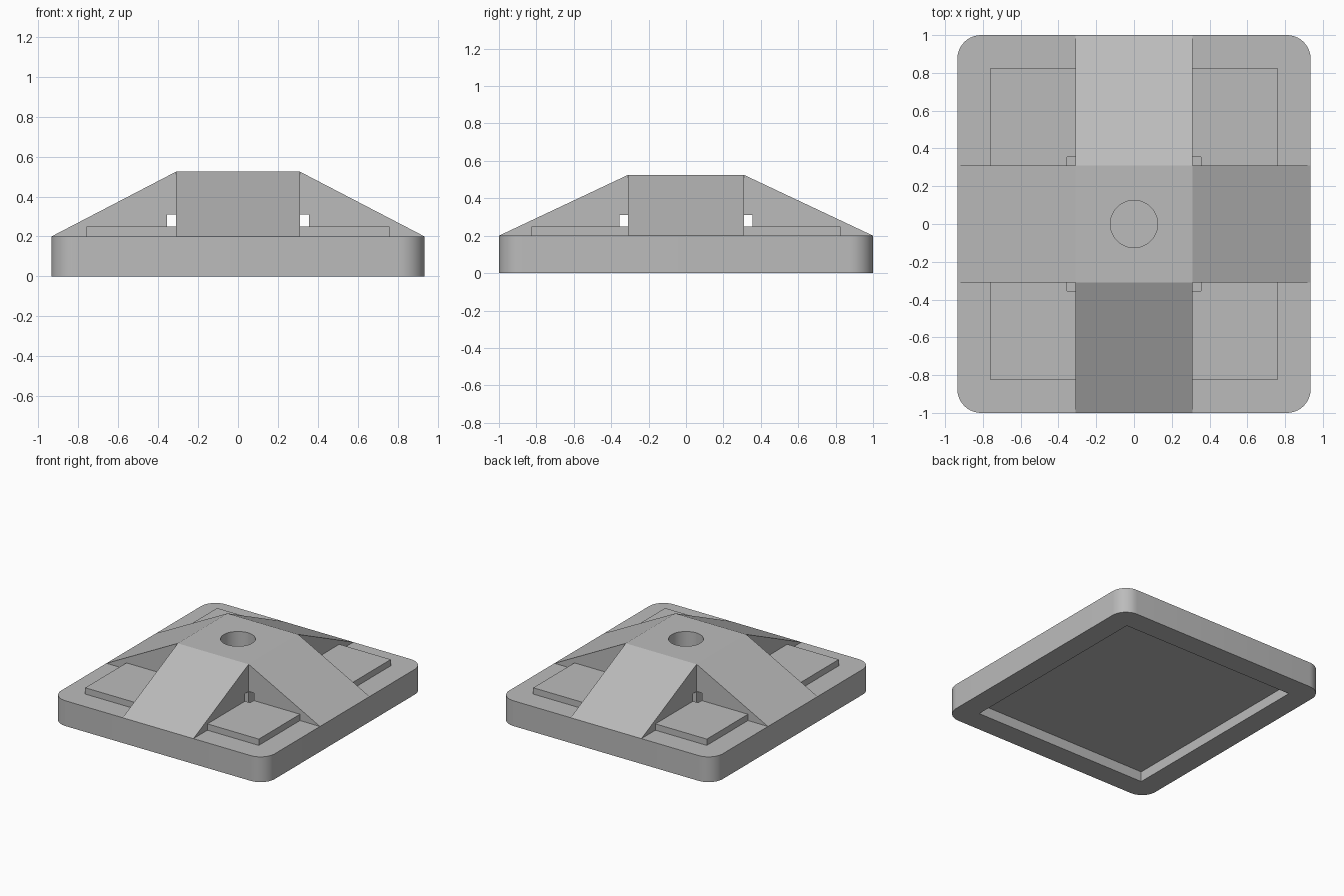
import bpy, bmesh, math
from mathutils import Matrix

if "Cube" in bpy.data.objects:
    bpy.data.objects.remove(bpy.data.objects["Cube"], do_unlink=True)

HALF_X, HALF_Y = 0.935, 1.0      # base half sizes
DECK, TOP = 0.2, 0.525           # base top, hub top
ARM = 0.31                       # arm half width
GAP = 0.355                      # outer side of the drain channel
PAD_X, PAD_Y = 0.76, 0.825

grey = bpy.data.materials.new("plain_grey")
grey.use_nodes = True
colour = (0.5, 0.5, 0.5, 1)
grey.diffuse_color = colour
grey.node_tree.nodes["Principled BSDF"].inputs["Base Color"].default_value = colour


def prism(name, outline, low, high, turn=None):
    """Extrude an xy outline from low to high along z, then turn it."""
    bm = bmesh.new()
    face = bm.faces.new([bm.verts.new((x, y, low)) for x, y in outline])
    new = bmesh.ops.extrude_face_region(bm, geom=[face])["geom"]
    bmesh.ops.translate(bm, vec=(0, 0, high - low),
                        verts=[v for v in new if isinstance(v, bmesh.types.BMVert)])
    if turn:
        bmesh.ops.transform(bm, matrix=turn, verts=bm.verts)
    bmesh.ops.recalc_face_normals(bm, faces=bm.faces)
    mesh = bpy.data.meshes.new(name)
    bm.to_mesh(mesh)
    bm.free()
    mesh.materials.append(grey)
    obj = bpy.data.objects.new(name, mesh)
    bpy.context.collection.objects.link(obj)
    return obj


def rectangle(x, y):
    return [(-x, -y), (x, -y), (x, y), (-x, y)]


def rounded(x, y, r, steps=10):
    points = []
    for i, (sx, sy) in enumerate([(1, 1), (-1, 1), (-1, -1), (1, -1)]):
        for k in range(steps + 1):
            a = (i + k / steps) * math.pi / 2
            points.append((sx * (x - r) + r * math.cos(a), sy * (y - r) + r * math.sin(a)))
    return points


def carve(obj, cutter):
    """Cut a pocket and drop the cutter."""
    mod = obj.modifiers.new("pocket", "BOOLEAN")
    mod.operation, mod.solver, mod.object = "DIFFERENCE", "EXACT", cutter
    bpy.ops.object.select_all(action="DESELECT")
    bpy.context.view_layer.objects.active = obj
    obj.select_set(True)
    bpy.ops.object.modifier_apply(modifier=mod.name)
    bpy.data.objects.remove(cutter, do_unlink=True)
    bpy.ops.object.shade_smooth_by_angle(angle=math.radians(30))


# Base plate with a shallow recess underneath
base = prism("base_plate", rounded(HALF_X, HALF_Y, 0.125), 0, DECK)
carve(base, prism("recess_cutter", rectangle(PAD_X, PAD_Y), -0.1, 0.08))

# Central hub with a round socket
hub = prism("hub", rectangle(ARM, ARM), DECK, TOP)
carve(hub, prism("socket_cutter", rounded(0.125, 0.125, 0.125 - 1e-4, 12), TOP - 0.12, TOP + 0.1))

# Four sloping arms, each with a drain channel beside the hub
upright = Matrix.Rotation(math.pi / 2, 4, "X")
for i, name in enumerate(["left", "back", "right", "front"]):
    reach = HALF_Y if i % 2 else HALF_X
    slope = [(ARM, 0.31), (GAP, 0.31), (GAP, DECK), (reach, DECK), (ARM, TOP)]
    prism(name + "_arm", slope, -ARM, ARM, Matrix.Rotation(i * math.pi / 2, 4, "Z") @ upright)

# Corner pads, notched where the channels meet
for sx, side in ((1, "left"), (-1, "right")):
    for sy, end in ((1, "back"), (-1, "front")):
        ell = [(GAP, ARM), (PAD_X, ARM), (PAD_X, PAD_Y), (ARM, PAD_Y), (ARM, GAP), (GAP, GAP)]
        prism(f"{end}_{side}_pad", [(sx * x, sy * y) for x, y in ell], DECK, 0.25)
